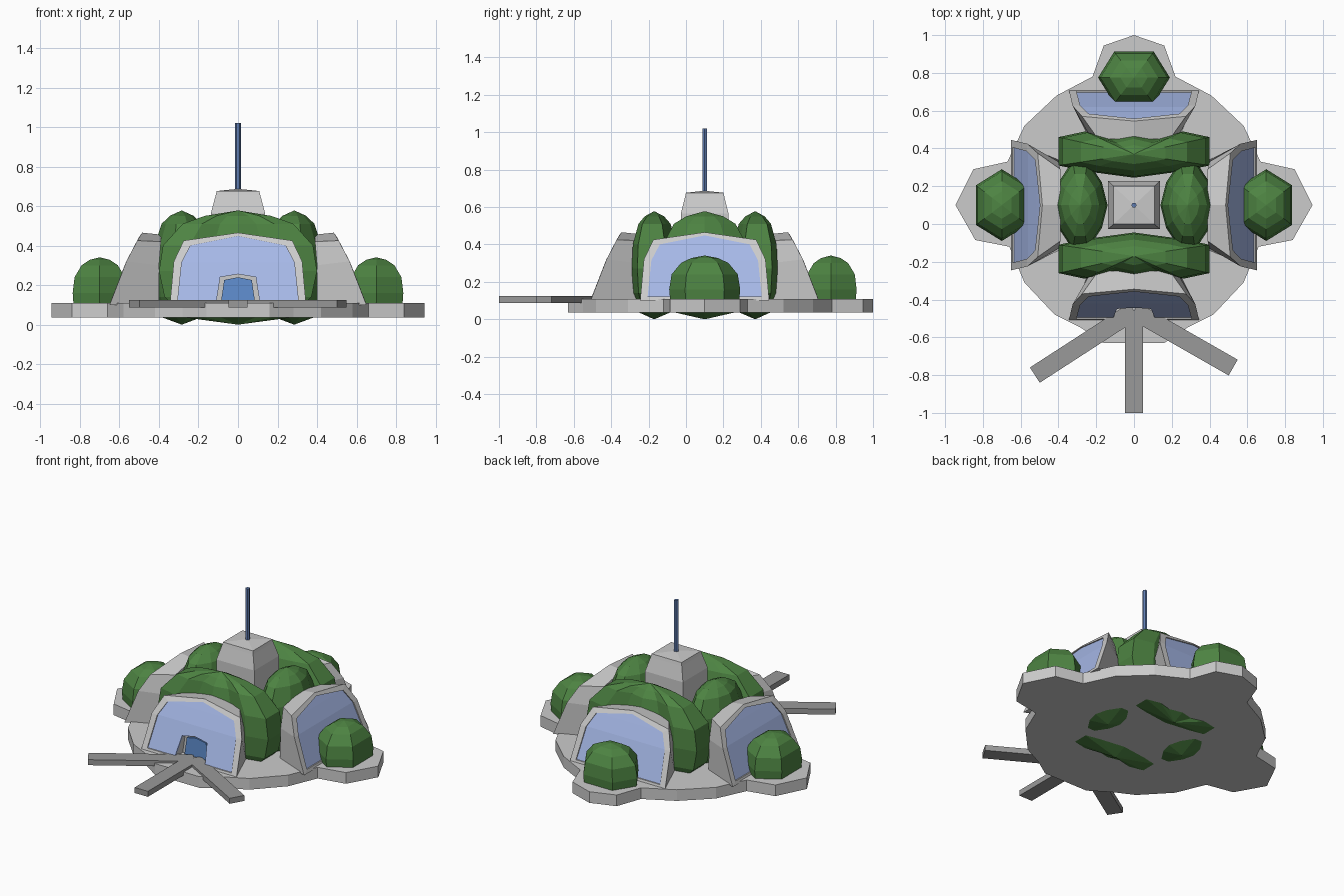
import bpy, bmesh
from math import pi, cos, sin, atan2, hypot
from mathutils import Vector

if "Cube" in bpy.data.objects:
    bpy.data.objects.remove(bpy.data.objects["Cube"])

CY = 0.10  # the building's centre in y


def material(name, rgb):
    m = bpy.data.materials.new(name)
    m.diffuse_color = (*rgb, 1)
    m.use_nodes = True
    m.node_tree.nodes["Principled BSDF"].inputs["Base Color"].default_value = m.diffuse_color
    return m


GREEN = material("foliage", (0.075, 0.23, 0.055))
GLASS = material("glass", (0.38, 0.48, 0.80))
DOOR = material("door_blue", (0.12, 0.28, 0.65))
STEEL = material("mast_blue", (0.12, 0.21, 0.45))
PAVING = material("paving", (0.32, 0.32, 0.32))


def polar(a, t, r, z):
    """Point at radial distance r and sideways offset t in the direction a."""
    return Vector((r * cos(a) - t * sin(a), CY + r * sin(a) + t * cos(a), z))


def finish(name, bm, mat=None):
    bmesh.ops.remove_doubles(bm, verts=bm.verts, dist=1e-5)
    bmesh.ops.recalc_face_normals(bm, faces=bm.faces)
    me = bpy.data.meshes.new(name)
    bm.to_mesh(me)
    bm.free()
    ob = bpy.data.objects.new(name, me)
    bpy.context.collection.objects.link(ob)
    if mat:
        me.materials.append(mat)
    return ob


def loft(name, rings, mat=None, strips=False):
    """Skin closed rings; caps are n-gons, or cross strips for symmetric arches."""
    bm = bmesh.new()
    vs = [[bm.verts.new(p) for p in ring] for ring in rings]
    n = len(rings[0])
    for a, b in zip(vs, vs[1:]):
        for i in range(n):
            j = (i + 1) % n
            bm.faces.new((a[i], a[j], b[j], b[i]))
    for c in (vs[0], vs[-1]):
        if strips:
            for i in range(n // 2):
                j = n - 1 - i
                f = [c[i], c[i + 1], c[j - 1], c[j]]
                bm.faces.new(list(dict.fromkeys(f)))
        else:
            bm.faces.new(c)
    return finish(name, bm, mat)


def bush(name, a, r, plan, profile):
    """Faceted shrub: a plan outline scaled through (z, scale) levels."""
    rings = [[polar(a, t * s, r + d * s, z) for t, d in plan] for z, s in profile]
    return loft(name, rings, GREEN)


def mirrored(half):
    """Mirror a half outline of (side, depth) in the side axis."""
    return half + [(-t, d) for t, d in reversed(half) if abs(t) > 1e-6]


# base slab with three rounded lobes
half = [(0.16, -0.63), (0.28, -0.55), (0.42, -0.48), (0.58, -0.31), (0.66, -0.12),
        (0.84, -0.085), (0.945, 0.10), (0.85, 0.29), (0.67, 0.33), (0.58, 0.52),
        (0.41, 0.68), (0.22, 0.78), (0.16, 0.945), (0, 1.0)]
outline = mirrored(half)
loft("base_slab", [[(x, y, z) for x, y in outline] for z in (0.035, 0.108)])

# three footpaths fanning out from the door
for name, x, y in (("centre_path", 0, -1.0), ("left_path", -0.525, -0.80), ("right_path", 0.525, -0.76)):
    s, e = Vector((0, -0.46, 0)), Vector((x, y, 0))
    d = (e - s).normalized()
    w = Vector((-d.y, d.x, 0)) * 0.048
    loft(name, [[p + Vector((0, 0, z)) for p in (s + w, s - w, e - w, e + w)] for z in (0.087, 0.123)], PAVING)

# big shrubs ringing the roof
long_plan = mirrored([(0, 0.115), (0.13, 0.085), (0.26, 0.12), (0.40, 0.09), (0.40, -0.06),
                      (0.26, -0.09), (0, -0.125)])
short_plan = mirrored([(0, 0.145), (0.12, 0.115), (0.235, 0.04), (0.235, -0.04), (0.12, -0.115), (0, -0.145)])
big = [(0.0, 0.01), (0.035, 0.66), (0.14, 0.93), (0.27, 1.0), (0.40, 0.95), (0.51, 0.70), (0.55, 0.42), (0.577, 0.01)]
small = [(0.10, 0.97), (0.16, 1.0), (0.24, 0.93), (0.30, 0.67), (0.327, 0.38), (0.34, 0.01)]
hexagon = [(0.19, 0), (0.105, 0.137), (-0.105, 0.137), (-0.19, 0), (-0.105, -0.137), (0.105, -0.137)]

# arch half profile: (side, height, radial distance)
OUTER = [(0.345, 0.10, 0.61), (0.325, 0.32, 0.525), (0.275, 0.425, 0.47), (0, 0.465, 0.445)]
INNER = [(0.305, 0.122, 0.603), (0.285, 0.315, 0.528), (0.24, 0.40, 0.484), (0, 0.448, 0.458)]
BACK = [(0.24, 0.10, 0.36), (0.23, 0.30, 0.36), (0.19, 0.42, 0.35), (0, 0.455, 0.35)]


def arch(a, pts, push=0.0):
    full = pts + [(-t, z, r) for t, z, r in reversed(pts[:-1])]
    return [polar(a, t, r + push, z) for t, z, r in full]


shells = {}
for side, a in (("front", -pi / 2), ("right", 0), ("back", pi / 2), ("left", pi)):
    lengthwise = side in ("front", "back")
    out = 0.0 if lengthwise else 0.04
    bush(side + "_roof_shrub", a, 0.27 if lengthwise else 0.285,
         long_plan if lengthwise else short_plan, big)
    if side != "front":
        bush(side + "_ground_shrub", a, 0.675 if side == "back" else 0.70, hexagon, small)
    # concrete hood with a shallow recess, and the glass set into it
    hood = loft(side + "_hood", [arch(a, BACK, out), arch(a, OUTER, out), arch(a, INNER, out),
                                 arch(a, INNER, out - 0.02)], strips=True)
    glass = loft(side + "_window", [arch(a, INNER, out - 0.022), arch(a, INNER, out - 0.008)], GLASS, strips=True)
    shells[side] = (hood, glass)

# door recess cut through the front window
def door_outline(g, y):
    return [(x, y, z) for x, z in ((-0.105 - g, 0.112), (0.105 + g, 0.112), (0.085 + g, 0.235 + g),
                                   (0, 0.25 + g), (-0.085 - g, 0.235 + g))]


cutter = loft("door_cutter", [door_outline(0.005, -0.75), door_outline(0.005, -0.415)])
cutter.hide_render = True
for ob in shells["front"]:
    m = ob.modifiers.new("door_cut", "BOOLEAN")
    m.operation, m.object, m.solver = "DIFFERENCE", cutter, "EXACT"
    bpy.context.view_layer.objects.active = ob
    bpy.ops.object.modifier_apply(modifier=m.name)
bpy.data.objects.remove(cutter)


def inset_door(y):
    return [(x * 0.82, y, 0.115 + (z - 0.112) * 0.9) for x, _, z in door_outline(0, y)]


loft("door", [inset_door(-0.41), inset_door(-0.43)], DOOR)

# square roof turret
square = ((1, 1), (-1, 1), (-1, -1), (1, -1))
loft("roof_turret", [[(sx * w, CY + sy * w * 0.93, z) for sx, sy in square]
                     for w, z in ((0.137, 0.40), (0.137, 0.565), (0.113, 0.655), (0.108, 0.676), (0.01, 0.686))])

# mast
loft("mast", [[(0.014 * cos(k * pi / 3), CY + 0.014 * sin(k * pi / 3), z) for k in range(6)]
              for z in (0.67, 1.02)], STEEL)
